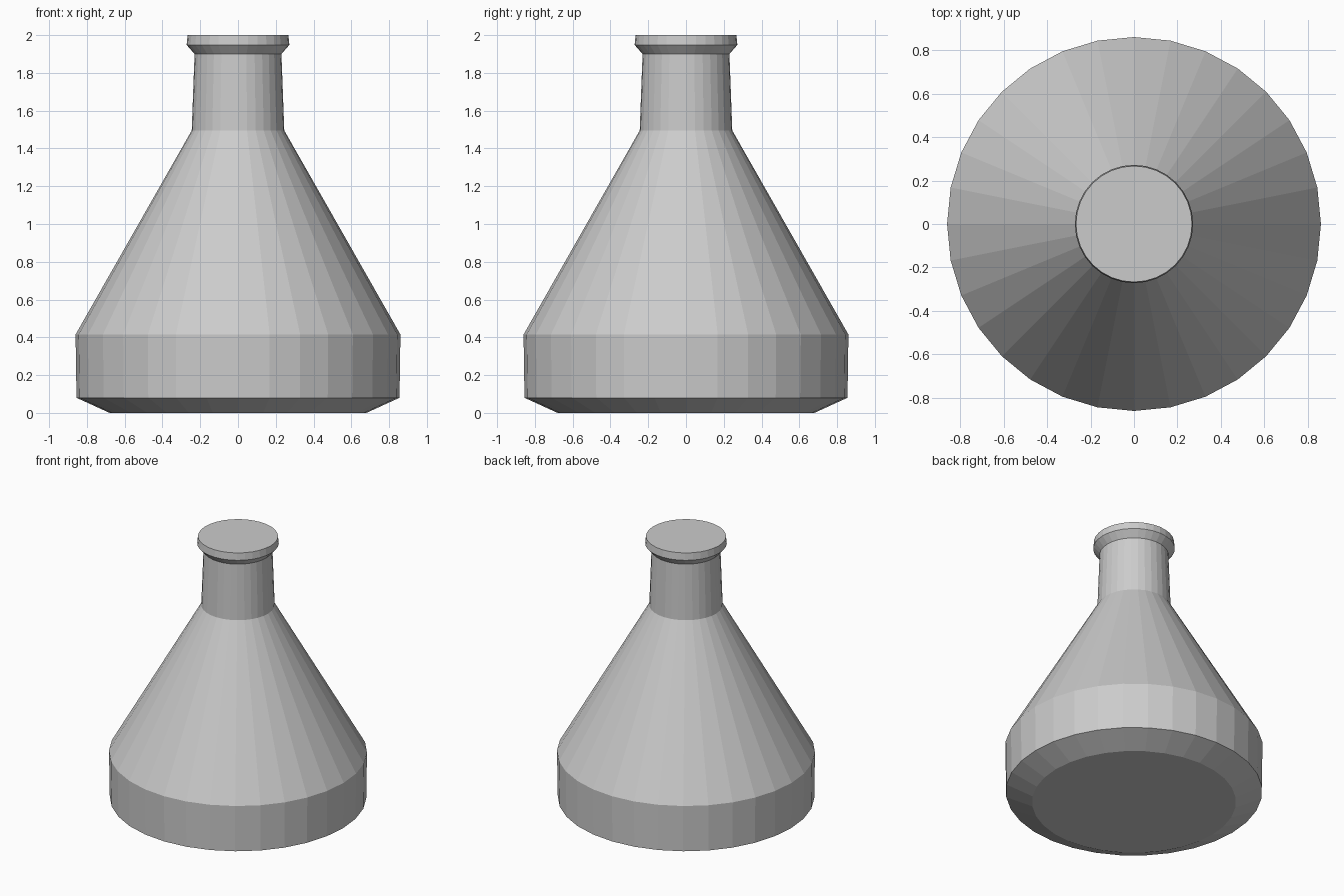
import bpy, bmesh
from math import cos, sin, tau

if "Cube" in bpy.data.objects:
    bpy.data.objects.remove(bpy.data.objects["Cube"])

SIDES = 32


def lathe(name, profile):
    """Closed, flat-shaded solid of revolution from (radius, z) points."""
    bm = bmesh.new()
    rings = [[bm.verts.new((r * cos(tau * i / SIDES), r * sin(tau * i / SIDES), z))
              for i in range(SIDES)] for r, z in profile]
    for low, high in zip(rings, rings[1:]):
        for i in range(SIDES):
            j = (i + 1) % SIDES
            bm.faces.new((low[i], low[j], high[j], high[i]))
    bm.faces.new(rings[0][::-1])
    bm.faces.new(rings[-1])
    mesh = bpy.data.meshes.new(name)
    bm.to_mesh(mesh)
    bm.free()
    obj = bpy.data.objects.new(name, mesh)
    bpy.context.collection.objects.link(obj)
    return obj


# Flask: chamfered foot, base wall, cone shoulder, neck and flared lip
lathe("flask", [
    (0.68, 0.0), (0.855, 0.08), (0.86, 0.415),
    (0.245, 1.495), (0.23, 1.90),
    (0.272, 1.948), (0.267, 2.0),
])
